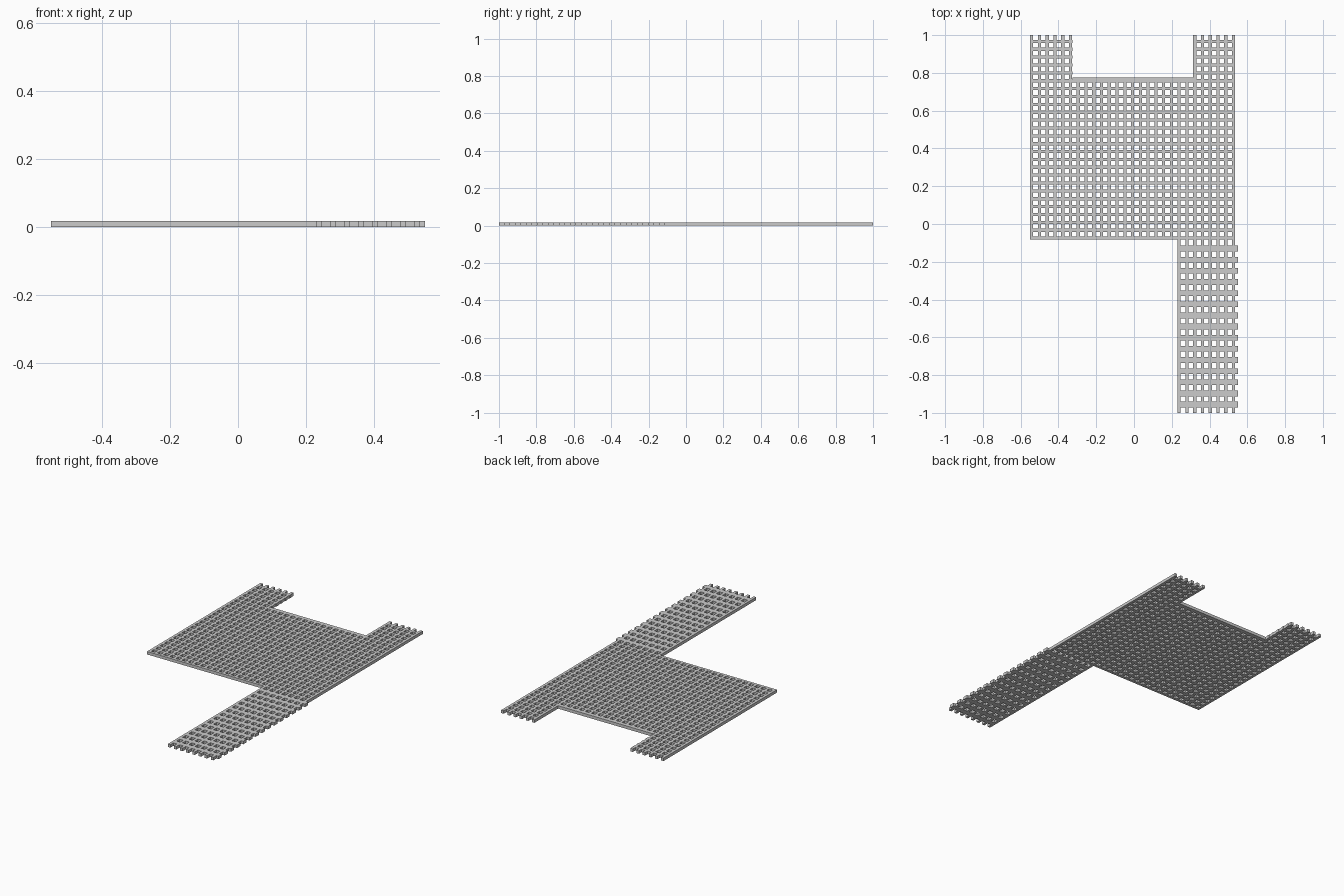
import bpy, bmesh

if "Cube" in bpy.data.objects:
    bpy.data.objects.remove(bpy.data.objects["Cube"])

T = 0.018            # sheet thickness
B = 0.0165           # width of a thin bar
PX, PY = 0.0411, 0.04165
X0, Y0 = -0.55, -0.083
NOTCH_L, NOTCH_R, NOTCH_Y = -0.325, 0.32, 0.775


def col(k):
    return X0 + k * PX


def grating(name, bars):
    """Flush union of rectangles (x0, x1, y0, y1), extruded to the sheet thickness."""
    bars = [tuple(round(v, 4) for v in b) for b in bars]
    xs = sorted({v for b in bars for v in b[:2]})
    ys = sorted({v for b in bars for v in b[2:]})
    xi = {v: i for i, v in enumerate(xs)}
    yi = {v: i for i, v in enumerate(ys)}
    cells = set()
    for x0, x1, y0, y1 in bars:
        for i in range(xi[x0], xi[x1]):
            for j in range(yi[y0], yi[y1]):
                cells.add((i, j))
    bm = bmesh.new()
    verts = {}

    def vert(i, j):
        if (i, j) not in verts:
            verts[i, j] = bm.verts.new((xs[i], ys[j], 0))
        return verts[i, j]

    for i, j in sorted(cells):
        bm.faces.new([vert(i, j), vert(i + 1, j), vert(i + 1, j + 1), vert(i, j + 1)])
    ext = bmesh.ops.extrude_face_region(bm, geom=bm.faces[:], use_keep_orig=True)
    top = [g for g in ext["geom"] if isinstance(g, bmesh.types.BMVert)]
    bmesh.ops.translate(bm, verts=top, vec=(0, 0, T))
    bmesh.ops.recalc_face_normals(bm, faces=bm.faces[:])
    me = bpy.data.meshes.new(name)
    bm.to_mesh(me)
    bm.free()
    ob = bpy.data.objects.new(name, me)
    bpy.context.collection.objects.link(ob)
    return ob


# Notched main panel: upright bars, shortened under the notch
bars = []
for k in range(27):
    x = col(k)
    in_notch = NOTCH_L - B < x < NOTCH_R - B and k != 5
    bars.append((x, x + B, Y0, NOTCH_Y if in_notch else 1.0))
# Cross bars, split into two arms beside the notch
for k in range(26):
    y = Y0 + k * PY
    if y < NOTCH_Y - B:
        bars.append((X0, col(26) + B, y, y + B))
    else:
        bars.append((X0, NOTCH_L, y, y + B))
        bars.append((col(21), col(26) + B, y, y + B))
# Rim along the notch floor
bars.append((NOTCH_L, NOTCH_R, NOTCH_Y - 0.02, NOTCH_Y))
grating("main_panel", bars)

# Long leg strip: upright bars run past the last cross bar,
# wide cross bars stick out past the right upright
bars = [(col(k), col(k) + B, -1.0, Y0) for k in range(19, 27)]
for k in range(15):
    y = -0.115 - k * 0.059
    bars.append((col(19), 0.55, y - 0.03, y))
grating("leg_strip", bars)
